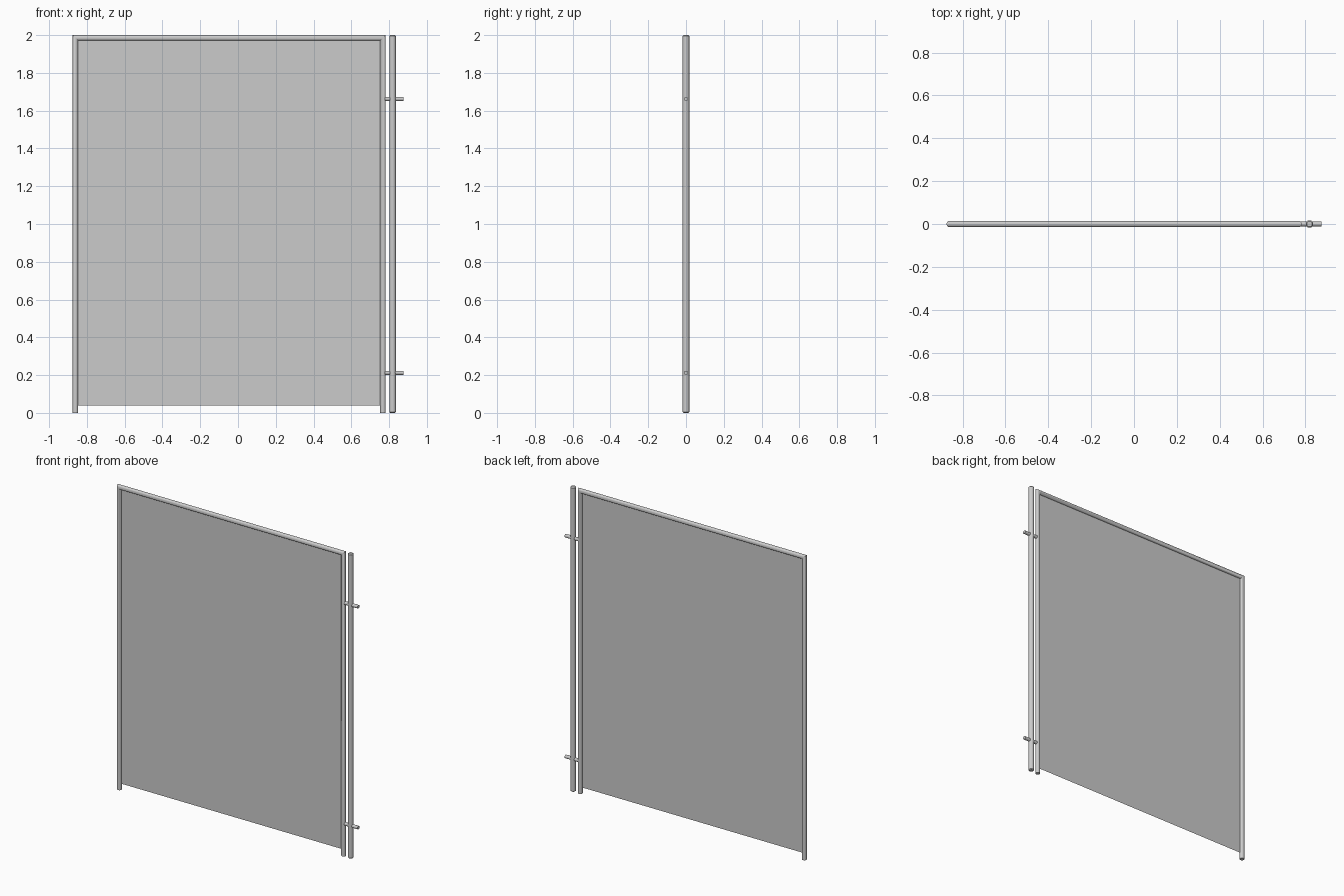
import bpy, bmesh, math

if "Cube" in bpy.data.objects:
    bpy.data.objects.remove(bpy.data.objects["Cube"])

SIDES = 24


def finish(name, bm):
    bmesh.ops.recalc_face_normals(bm, faces=bm.faces)
    mesh = bpy.data.meshes.new(name)
    bm.to_mesh(mesh)
    bm.free()
    obj = bpy.data.objects.new(name, mesh)
    bpy.context.collection.objects.link(obj)
    bpy.ops.object.select_all(action='DESELECT')
    obj.select_set(True)
    bpy.context.view_layer.objects.active = obj
    bpy.ops.object.shade_smooth_by_angle(angle=math.radians(40))
    return obj


def tube(name, rings):
    """Skin closed rings of points and cap both ends."""
    bm = bmesh.new()
    loops = [[bm.verts.new(p) for p in ring] for ring in rings]
    for a, b in zip(loops, loops[1:]):
        for i in range(SIDES):
            j = (i + 1) % SIDES
            bm.faces.new((a[i], a[j], b[j], b[i]))
    bm.faces.new(loops[0])
    bm.faces.new(loops[-1])
    return finish(name, bm)


angles = [2 * math.pi * i / SIDES for i in range(SIDES)]

# Gate frame: one bent pipe with mitred top corners
R = 0.0145
LEFT, RIGHT, TOP = -0.875 + R, 0.782 - R, 2 - R
path = [(LEFT, 0, -1, 0), (LEFT, TOP, -1, 1), (RIGHT, TOP, 1, 1), (RIGHT, 0, 1, 0)]
tube("gate_frame", [
    [(x + dx * R * math.cos(a), R * math.sin(a), z + dz * R * math.cos(a)) for a in angles]
    for x, z, dx, dz in path])

# Sheet filling the frame, open at the foot
bm = bmesh.new()
bm.faces.new([bm.verts.new(p) for p in (
    (LEFT, 0, 0.04), (RIGHT, 0, 0.04), (RIGHT, 0, TOP), (LEFT, 0, TOP))])
finish("gate_panel", bm)

# Hinge post with slightly eased ends
PX, PR, E = 0.819, 0.0175, 0.005
profile = [(PR - E, 0), (PR, E), (PR, 2 - E), (PR - E, 2)]
tube("hinge_post", [
    [(PX + r * math.cos(a), r * math.sin(a), z) for a in angles] for r, z in profile])

# Hinge pins passing through the post
PIN = 0.011
for label, z in (("lower", 0.212), ("upper", 1.662)):
    tube(label + "_hinge_pin", [
        [(x, PIN * math.cos(a), z + PIN * math.sin(a)) for a in angles]
        for x in (0.777, 0.875)])
